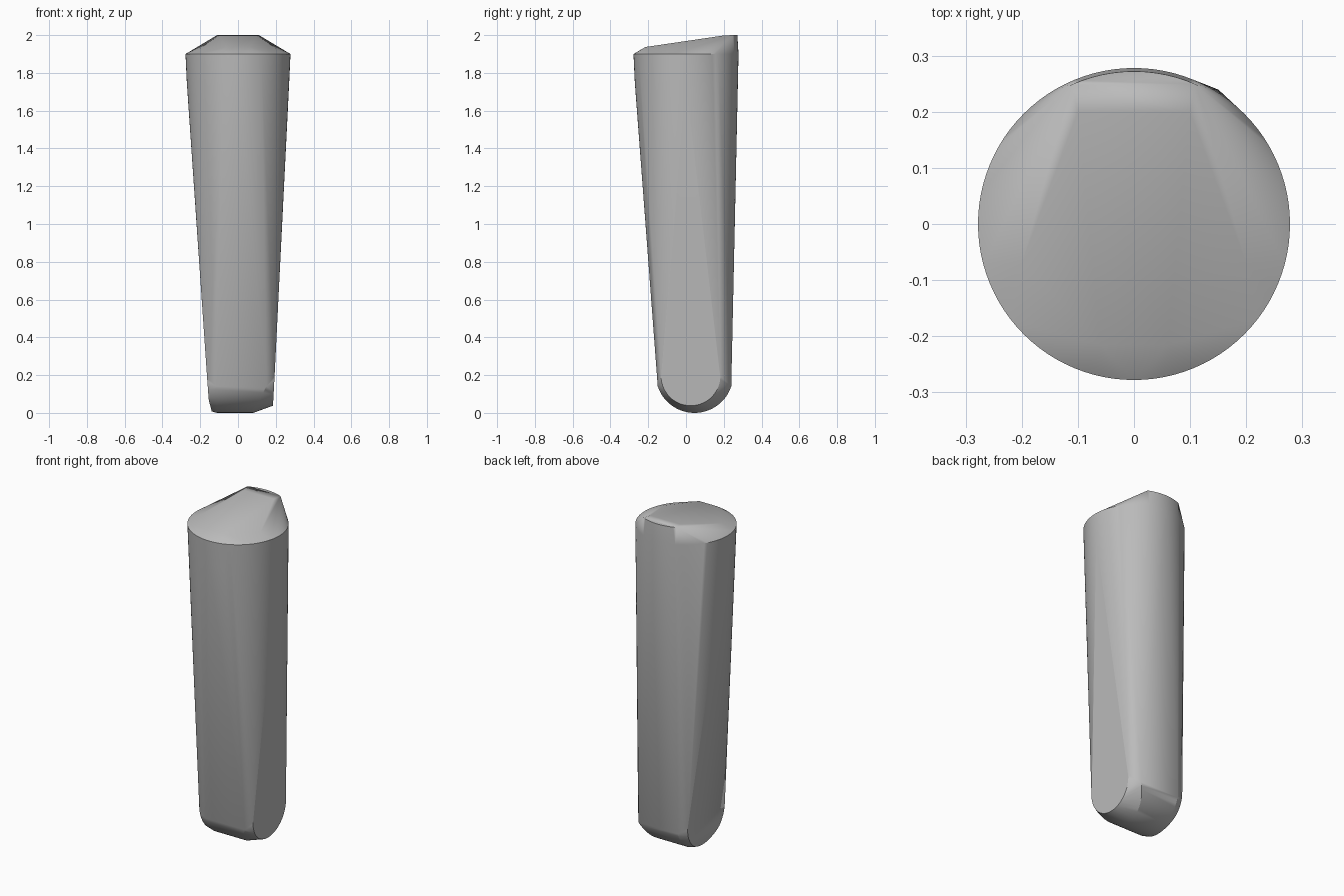
import bpy, bmesh
from math import sin, cos, pi, radians

cube = bpy.data.objects.get("Cube")
if cube:
    bpy.data.objects.remove(cube)

# Single grey material
grey = bpy.data.materials.new("grey")
grey.use_nodes = True
colour = (0.5, 0.5, 0.5, 1)
grey.diffuse_color = colour
grey.node_tree.nodes["Principled BSDF"].inputs["Base Color"].default_value = colour


def ring(radius, z, count=96):
    return [(radius * cos(2 * pi * i / count), radius * sin(2 * pi * i / count), z)
            for i in range(count)]


def lower_arc(cy, cz, radius, x_of_z, start=0, count=28):
    """Half circle in the y-z plane, opening upward, with x depending on height."""
    points = []
    for i in range(count + 1):
        a = pi + start + (pi - 2 * start) * i / count
        z = cz + radius * sin(a)
        points.append((x_of_z(z), cy + radius * cos(a), z))
    return points


points = []

# Round head of the peg
points += ring(0.278, 1.9) + ring(0.271, 1.75)

# Sloping top: curved ridge at the back, low edge at the front
for i in range(13):
    a = radians(66 + 4 * i)
    points.append((0.272 * cos(a), 0.272 * sin(a), 2.0))
for side in (-1, 1):
    points += [(side * 0.1, 0.2, 1.998), (side * 0.06, -0.215, 1.937),
               (side * 0.2, -0.07, 1.928)]

# Flat cheeks with rounded ends on both sides of the foot
points += lower_arc(0.025, 0.195, 0.157, lambda z: 0.185 + 0.054 * (z - 0.035))
points += lower_arc(0.04, 0.185, 0.177,
                    lambda z: -0.137 - 0.26 * z if z < 0.07 else -0.15 - 0.073 * z)

# Rounded rim between the cheeks
points += lower_arc(0.045, 0.205, 0.205, lambda z: -0.112, 0.32)
points += lower_arc(0.045, 0.205, 0.205, lambda z: 0.08 + 0.5 * z, 0.32)

# Skin the sections into one convex body
bm = bmesh.new()
for p in points:
    bm.verts.new(p)
result = bmesh.ops.convex_hull(bm, input=bm.verts)
loose = {g for g in result["geom_interior"] + result["geom_unused"]
         if isinstance(g, bmesh.types.BMVert)}
bmesh.ops.delete(bm, geom=list(loose), context="VERTS")
bmesh.ops.dissolve_limit(bm, angle_limit=radians(0.3), verts=bm.verts, edges=bm.edges)
bmesh.ops.recalc_face_normals(bm, faces=bm.faces)

mesh = bpy.data.meshes.new("peg_body")
bm.to_mesh(mesh)
bm.free()
mesh.materials.append(grey)
peg = bpy.data.objects.new("peg_body", mesh)
bpy.context.collection.objects.link(peg)
bpy.context.view_layer.objects.active = peg
peg.select_set(True)
bpy.ops.object.shade_smooth_by_angle(angle=radians(25))
